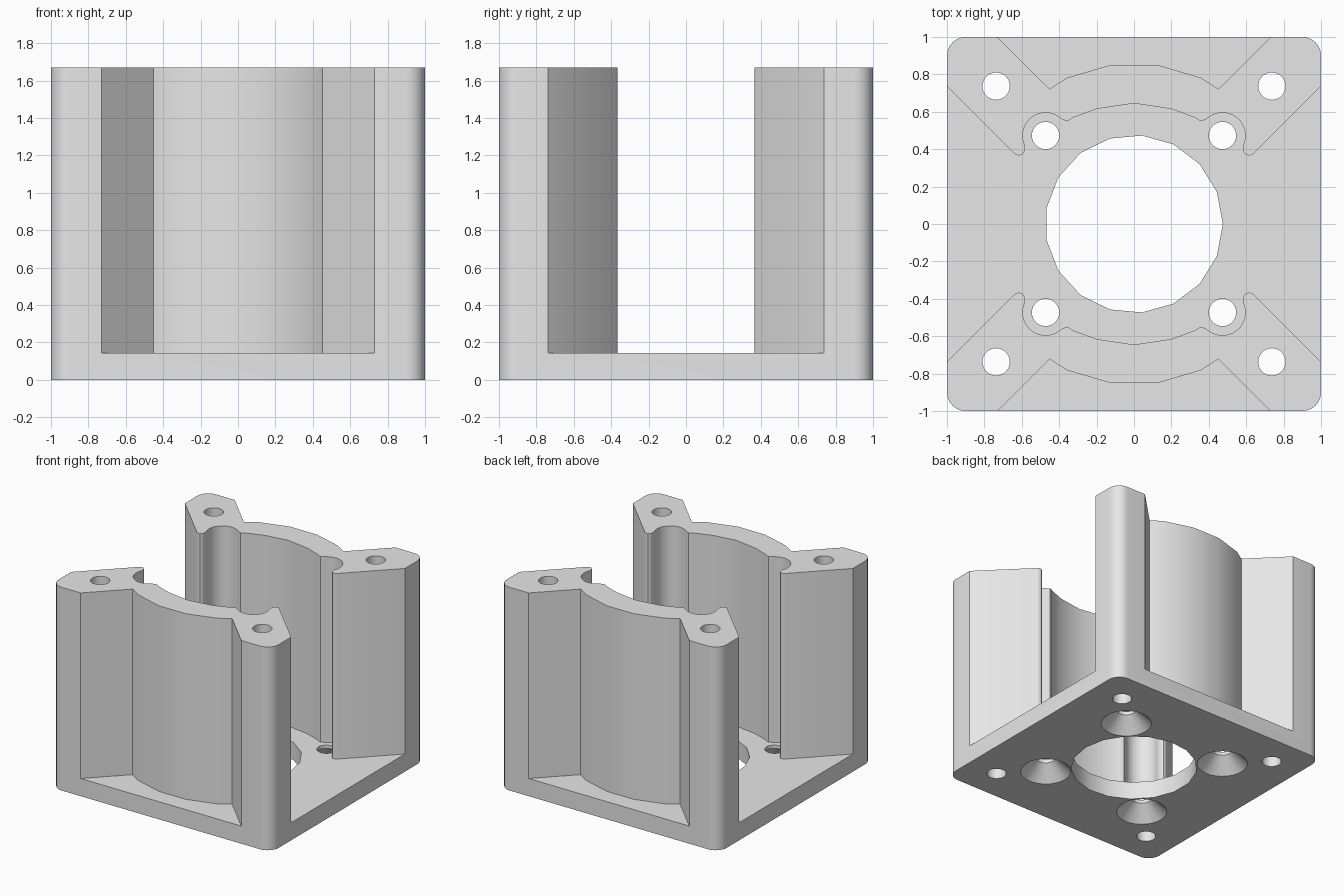
import bpy, bmesh
from math import sin, cos, pi, radians

cube = bpy.data.objects.get("Cube")
if cube:
    bpy.data.objects.remove(cube, do_unlink=True)

HEIGHT, PLATE = 1.67, 0.145

grey = bpy.data.materials.new("light grey")
grey.use_nodes = True
grey.diffuse_color = (0.8, 0.8, 0.8, 1)
grey.node_tree.nodes["Principled BSDF"].inputs["Base Color"].default_value = (0.8, 0.8, 0.8, 1)


def arc(cx, cy, r, start, end, steps):
    angles = [radians(start + (end - start) * i / steps) for i in range(steps + 1)]
    return [(cx + r * cos(a), cy + r * sin(a)) for a in angles]


def circle(cx, cy, r, sides):
    return arc(cx, cy, r, 0, 360, sides)[:-1]


def solid(name, rings):
    """Closed solid through a stack of (outline, z) rings."""
    bm = bmesh.new()
    loops = [[bm.verts.new((x, y, z)) for x, y in pts] for pts, z in rings]
    n = len(loops[0])
    for low, high in zip(loops, loops[1:]):
        for i in range(n):
            j = (i + 1) % n
            bm.faces.new((low[i], low[j], high[j], high[i]))
    bm.faces.new(loops[0])
    bm.faces.new(loops[-1])
    bmesh.ops.recalc_face_normals(bm, faces=bm.faces)
    mesh = bpy.data.meshes.new(name)
    bm.to_mesh(mesh)
    bm.free()
    mesh.materials.append(grey)
    ob = bpy.data.objects.new(name, mesh)
    bpy.context.collection.objects.link(ob)
    return ob


def prism(name, pts, z0, z1):
    return solid(name, [(pts, z0), (pts, z1)])


# Block with rounded upright corners
R = 0.1
outline = []
for k, (sx, sy) in enumerate([(1, 1), (-1, 1), (-1, -1), (1, -1)]):
    outline += arc(sx * (1 - R), sy * (1 - R), R, 90 * k, 90 * k + 90, 8)
bracket = prism("motor_bracket", outline, 0, HEIGHT)

cutters = []

# Central channel, open at both sides, with clearance around the screws
quarter = [(0, 0.645), (0.2, 0.615), (0.33, 0.567), (0.345, 0.555), (0.365, 0.551)]
quarter += arc(0.473, 0.473, 0.122, 132, -25, 14)
quarter += [(0.583, 0.4), (0.589, 0.38), (0.602, 0.368), (0.619, 0.367), (0.637, 0.375), (1.3, 1.038)]
half = quarter + [(x, -y) for x, y in reversed(quarter)]
channel = half + [(-x, y) for x, y in reversed(half[1:-1])]
cutters.append(prism("channel_cutter", channel, PLATE, 2))

# Curved pockets in the front and the back
pocket = [(1.03, 1.3), (0.452, 0.722)]
pocket += [(0.86 * cos(a), 0.86 * sin(a)) for a in (pi * k / 11 for k in (4, 5, 6, 7))]
pocket += [(-0.452, 0.722), (-1.03, 1.3)]
for side, s in (("back", 1), ("front", -1)):
    cutters.append(prism(side + "_pocket_cutter", [(x, s * y) for x, y in pocket], PLATE, 2))

# Centre bore, long corner holes and countersunk screw holes
cutters.append(prism("bore_cutter", circle(0, 0, 0.475, 17), -0.2, 0.5))
for sx in (1, -1):
    for sy in (1, -1):
        cutters.append(prism("corner_hole_cutter", circle(0.737 * sx, 0.737 * sy, 0.073, 28), -0.2, 2))
        rings = [(circle(0.473 * sx, 0.473 * sy, r, 28), z)
                 for r, z in ((0.29, -0.1), (0.073, 0.117), (0.073, 0.4))]
        cutters.append(solid("screw_hole_cutter", rings))

for cutter in cutters:
    cutter.hide_render = True
    cut = bracket.modifiers.new(cutter.name, "BOOLEAN")
    cut.operation = "DIFFERENCE"
    cut.solver = "EXACT"
    cut.object = cutter

# Bake the cuts and drop the cutters
graph = bpy.context.evaluated_depsgraph_get()
graph.update()
result = bpy.data.meshes.new_from_object(bracket.evaluated_get(graph))
bracket.modifiers.clear()
bracket.data = result
for cutter in cutters:
    bpy.data.objects.remove(cutter, do_unlink=True)

for ob in bpy.context.selected_objects:
    ob.select_set(False)
bracket.select_set(True)
bpy.context.view_layer.objects.active = bracket
bpy.ops.object.shade_smooth_by_angle(angle=radians(30))
